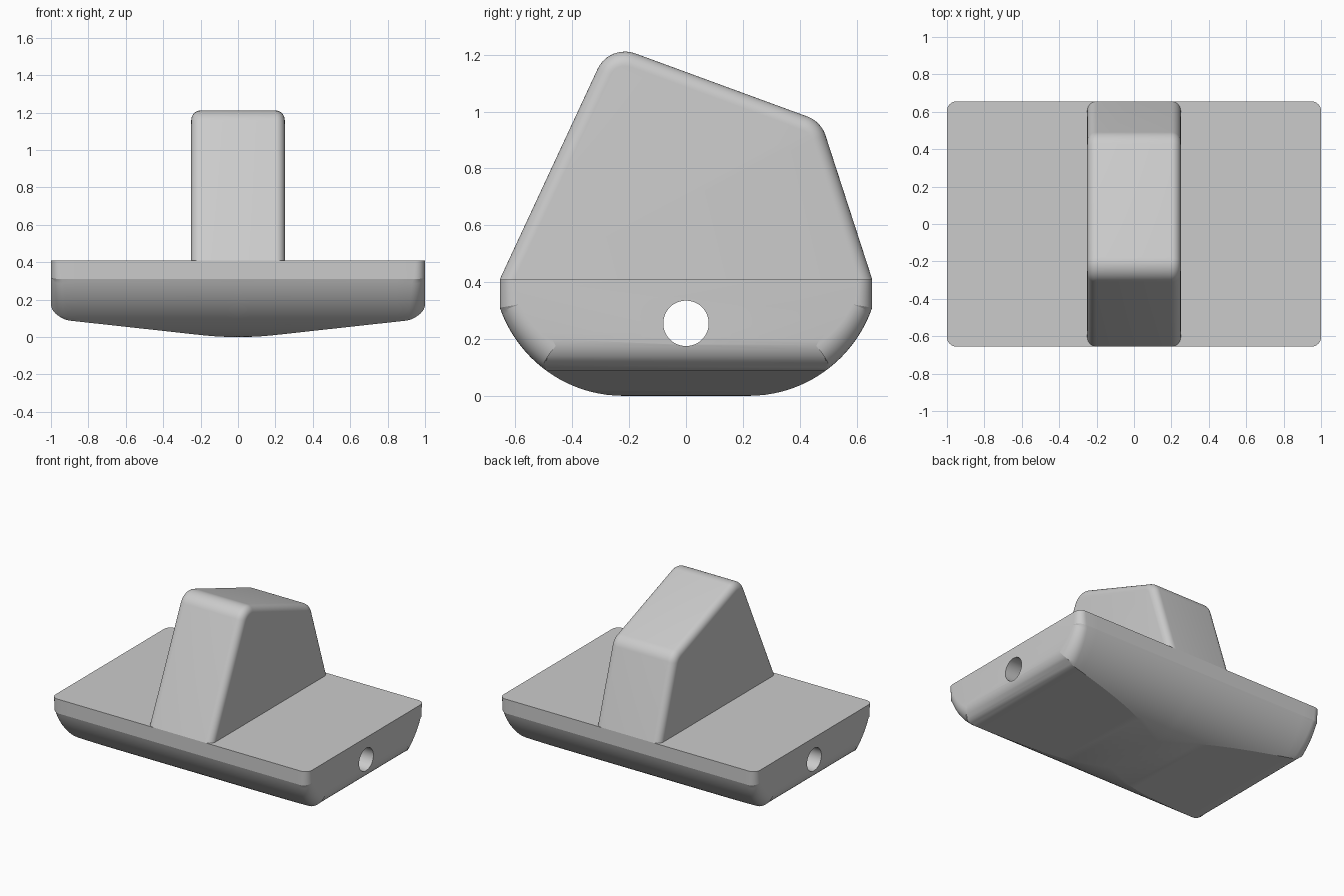
import bpy, bmesh, math
from mathutils import Vector

if "Cube" in bpy.data.objects:
    bpy.data.objects.remove(bpy.data.objects["Cube"], do_unlink=True)

DECK = 0.41       # height of the flat deck
HALF_DEPTH = 0.655

grey = bpy.data.materials.new("plain grey")
grey.use_nodes = True
grey.diffuse_color = (0.6, 0.6, 0.6, 1)
grey.node_tree.nodes["Principled BSDF"].inputs["Base Color"].default_value = (0.6, 0.6, 0.6, 1)


def inward(poly):
    """Mitred outward direction at each corner; corners on the deck move only sideways."""
    result = []
    for i, p in enumerate(poly):
        a = (p - poly[i - 1]).normalized()
        b = (poly[(i + 1) % len(poly)] - p).normalized()
        n1, n2 = Vector((-a.y, a.x)), Vector((-b.y, b.x))
        if abs(p.y - DECK) < 1e-4:
            result.append(Vector((math.copysign(1, p.x), 0)))
        else:
            result.append((n1 + n2) / (1 + n1.dot(n2)))
    return result


def loft(name, section, half, radius, big_radius, inner, steps=8):
    """Skin sections along x, rounding the rim of both end faces."""
    bm = bmesh.new()
    ends = [i * math.pi / 2 / steps for i in range(steps + 1)]
    stations = [(-1, t) for t in reversed(ends)] + [(0, x) for x in inner] + [(1, t) for t in ends]
    rings = []
    for side, value in stations:
        if side == 0:
            ring = [bm.verts.new((value, p.x, p.y)) for p in section(value)]
        else:
            poly = section(half - big_radius * (1 - math.sin(value)))
            ring = []
            for p, m in zip(poly, inward(poly)):
                r = radius(m)
                q = p - m * r * (1 - math.cos(value))
                x = half - r * (1 - math.sin(value))
                ring.append(bm.verts.new((side * x, q.x, q.y)))
        rings.append(ring)
    for low, high in zip(rings, rings[1:]):
        for i in range(len(low)):
            bm.faces.new((low[i - 1], low[i], high[i], high[i - 1]))
    bm.faces.new(rings[0])
    bm.faces.new(rings[-1])
    bmesh.ops.recalc_face_normals(bm, faces=bm.faces)
    mesh = bpy.data.meshes.new(name)
    bm.to_mesh(mesh)
    bm.free()
    mesh.materials.append(grey)
    obj = bpy.data.objects.new(name, mesh)
    bpy.context.collection.objects.link(obj)
    return obj


def select(obj):
    bpy.ops.object.select_all(action="DESELECT")
    obj.select_set(True)
    bpy.context.view_layer.objects.active = obj


# Base: curved sides over a shallow keel that rises towards both ends
def keel(x):
    x = abs(x)
    return 0.275 * x * x if x < 0.2 else 0.011 + 0.11 * (x - 0.2)


def base_section(x, count=20):
    cy, r = 0.22, 0.46
    start = math.atan2(-0.15, 0.435)
    stop = math.asin(keel(x) / r - 1)
    half = [Vector((HALF_DEPTH, DECK))]
    for i in range(count + 1):
        a = start + (stop - start) * i / count
        half.append(Vector((cy + r * math.cos(a), r + r * math.sin(a))))
    return half + [Vector((-p.x, p.y)) for p in reversed(half)]


base = loft("base", base_section, 1.0, lambda m: 0.05 + 0.05 * min(1, abs(m.y)), 0.1,
            [0.85 * i / 14 for i in range(-14, 15)])

# Hole running through the base from end to end
bpy.ops.mesh.primitive_cylinder_add(vertices=48, radius=0.08, depth=2.4,
                                    location=(0, 0, 0.255), rotation=(0, math.pi / 2, 0))
cutter = bpy.context.object
cutter.name = "hole_cutter"
cutter.data.materials.append(grey)
select(base)
cut = base.modifiers.new("hole", "BOOLEAN")
cut.operation = "DIFFERENCE"
cut.solver = "EXACT"
cut.object = cutter
bpy.ops.object.modifier_apply(modifier=cut.name)
bpy.data.objects.remove(cutter, do_unlink=True)


# Upright block: sloped outline with two rounded top corners
def fillet(before, corner, after, r, count=8):
    u, v = (before - corner).normalized(), (after - corner).normalized()
    half_angle = u.angle(v) / 2
    centre = corner + (u + v).normalized() * r / math.sin(half_angle)
    first = corner + u * r / math.tan(half_angle) - centre
    last = corner + v * r / math.tan(half_angle) - centre
    return [centre + first.lerp(last, i / count).normalized() * r for i in range(count + 1)]


right, left = Vector((HALF_DEPTH, DECK)), Vector((-HALF_DEPTH, DECK))
peak, shoulder = Vector((-0.27, 1.238)), Vector((0.475, 0.965))
outline = ([right, left] + fillet(left, peak, shoulder, 0.105)
           + fillet(peak, shoulder, right, 0.105))
block = loft("upright_block", lambda x: outline, 0.25, lambda m: 0.05, 0.05, [])

for part in (base, block):
    select(part)
    bpy.ops.object.shade_smooth_by_angle(angle=math.radians(18))
